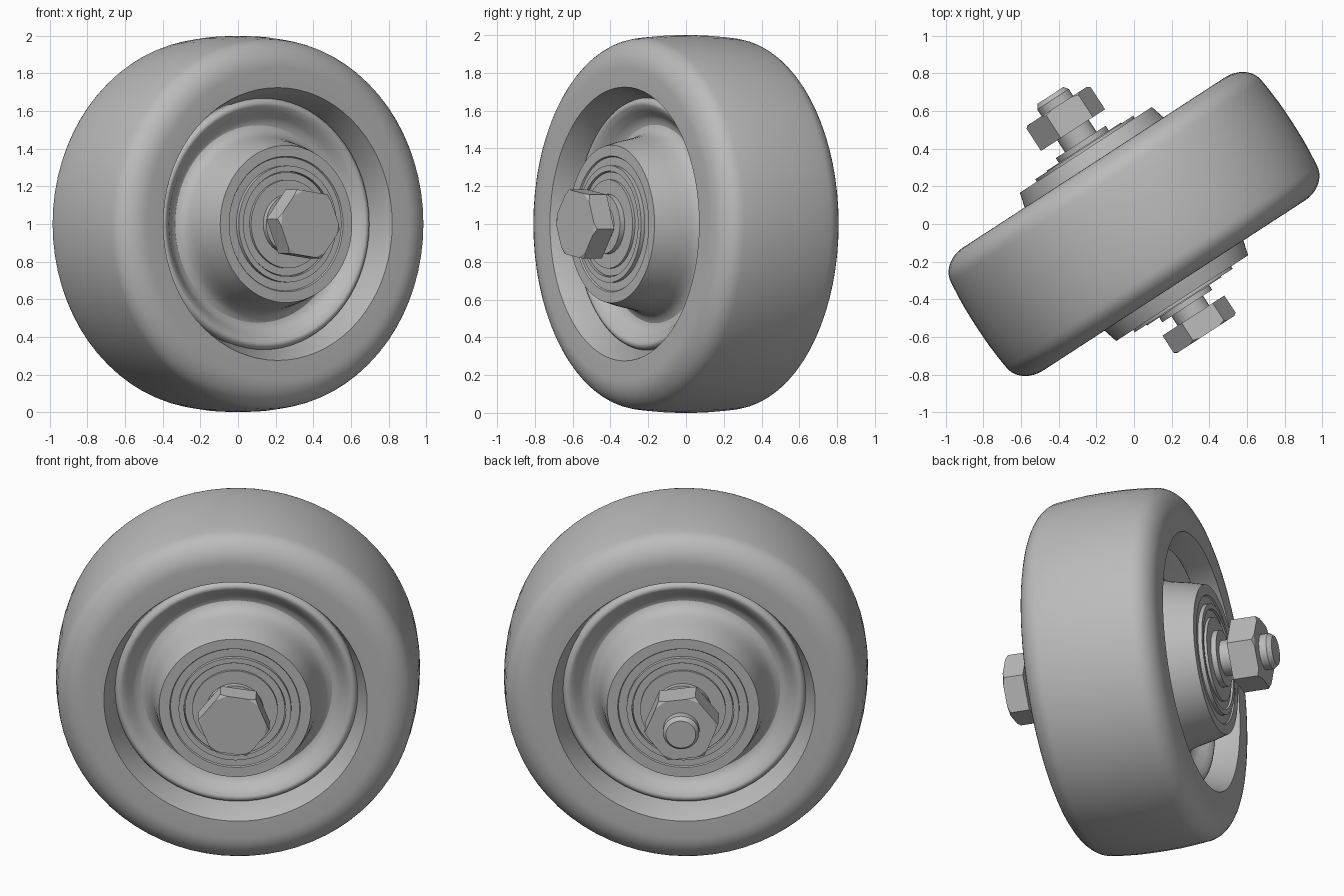
import bpy, bmesh, math
from mathutils import Matrix

cube = bpy.data.objects.get("Cube")
if cube:
    bpy.data.objects.remove(cube, do_unlink=True)

SEGMENTS = 72
HEX_TURN = math.radians(-8)

# The wheel stands upright, its axle turned towards the front left
turn = math.radians(33)
c, s = math.cos(turn), math.sin(turn)
AXLE = Matrix(((c, 0, s, 0), (s, 0, -c, 0), (0, 1, 0, 1), (0, 0, 0, 1)))

grey = bpy.data.materials.new("plain grey")
grey.use_nodes = True
grey.diffuse_color = (0.5, 0.5, 0.5, 1)
grey.node_tree.nodes["Principled BSDF"].inputs["Base Color"].default_value = grey.diffuse_color


def finish(name, bm):
    """Turn a bmesh built along local z into an object on the axle."""
    bmesh.ops.recalc_face_normals(bm, faces=bm.faces)
    mesh = bpy.data.meshes.new(name)
    bm.to_mesh(mesh)
    bm.free()
    mesh.materials.append(grey)
    mesh.shade_smooth()
    mesh.set_sharp_from_angle(angle=math.radians(32))
    obj = bpy.data.objects.new(name, mesh)
    obj.matrix_world = AXLE
    bpy.context.collection.objects.link(obj)
    return obj


def lathe(name, profile, segments=SEGMENTS, ring=True, start=0.0):
    """Revolve (radius, height) points; a ring joins last point to first, otherwise ends are capped."""
    bm = bmesh.new()
    loops = []
    for r, h in profile:
        loops.append([bm.verts.new((r * math.cos(start + math.tau * i / segments),
                                    r * math.sin(start + math.tau * i / segments), h))
                      for i in range(segments)])
    pairs = list(zip(loops, loops[1:]))
    if ring:
        pairs.append((loops[-1], loops[0]))
    else:
        bm.faces.new(loops[0])
        bm.faces.new(loops[-1])
    for a, b in pairs:
        for i in range(segments):
            j = (i + 1) % segments
            bm.faces.new((a[i], a[j], b[j], b[i]))
    return finish(name, bm)


def mirrored(half):
    """Complete a half profile across the middle plane of the wheel."""
    return half + [(r, -h) for r, h in reversed(half)]


def arc(cr, ch, rr, rh, a0, a1, steps):
    """Elliptical arc of (radius, height) points, angles in degrees from outward."""
    out = []
    for i in range(steps + 1):
        a = math.radians(a0 + (a1 - a0) * i / steps)
        out.append((cr + rr * math.cos(a), ch + rh * math.sin(a)))
    return out


# Tyre: crowned tread, rounded shoulder, flat sidewall, tapered opening
tread = [(1.0, 0.04), (0.998, 0.12), (0.992, 0.2)]
shoulder = arc(0.83, 0.26, 0.155, 0.13, 5, 90, 9)
lathe("tyre", mirrored(tread + shoulder + [(0.725, 0.388), (0.668, 0.25)]))

# Core: rounded lip, dished web and hub
lip = arc(0.64, 0.235, 0.03, 0.04, 0, 110, 5)
web = [(0.60, 0.25), (0.575, 0.22), (0.55, 0.20), (0.525, 0.195), (0.50, 0.205),
       (0.48, 0.23), (0.465, 0.27), (0.452, 0.33), (0.44, 0.39)]
hub = [(0.418, 0.47), (0.36, 0.47), (0.355, 0.462), (0.31, 0.462), (0.10, 0.45)]
lathe("wheel_core", mirrored([(0.67, 0.1)] + lip + web + hub))

# Bearing rings and spacer on each side
for side, word in ((1, "front"), (-1, "back")):
    for part, inner, outer, low, high in (("outer_race", 0.28, 0.31, 0.43, 0.485),
                                          ("seal", 0.23, 0.275, 0.43, 0.475),
                                          ("inner_race", 0.15, 0.235, 0.43, 0.49),
                                          ("spacer", 0.09, 0.158, 0.43, 0.52)):
        lathe(f"{word}_{part}", [(inner, side * low), (outer, side * low),
                                 (outer, side * high), (inner, side * high)])

# Axle bolt with a chamfered threaded end
lathe("bolt_shank", [(0.1, 0.6), (0.1, -0.79), (0.082, -0.815)], 32, ring=False)


def hexagon(name, near, far, radius, domed_ends):
    """Hexagonal prism with its corners cut by a cone at the given ends."""
    obj = lathe(name, [(radius, near), (radius, far)], 6, ring=False, start=HEX_TURN)
    depth = abs(far - near)
    bm = bmesh.new()
    bm.from_mesh(obj.data)
    for end in domed_ends:
        sign = 1 if end > (near + far) / 2 else -1
        # Planes over each corner trim the end to a bevelled face
        for i in range(6):
            a = HEX_TURN + math.tau * i / 6
            point = (radius * 0.9 * math.cos(a), radius * 0.9 * math.sin(a), end)
            normal = (math.cos(a) * 0.5, math.sin(a) * 0.5, sign * 0.87)
            bmesh.ops.bisect_plane(bm, geom=bm.verts[:] + bm.edges[:] + bm.faces[:],
                                   plane_co=point, plane_no=normal, clear_outer=True)
            bmesh.ops.holes_fill(bm, edges=[e for e in bm.edges if e.is_boundary])
    bmesh.ops.recalc_face_normals(bm, faces=bm.faces)
    bm.to_mesh(obj.data)
    bm.free()
    obj.data.shade_flat()


hexagon("bolt_head", 0.58, 0.70, 0.198, [0.70])
hexagon("nut", -0.595, -0.748, 0.205, [-0.748])
